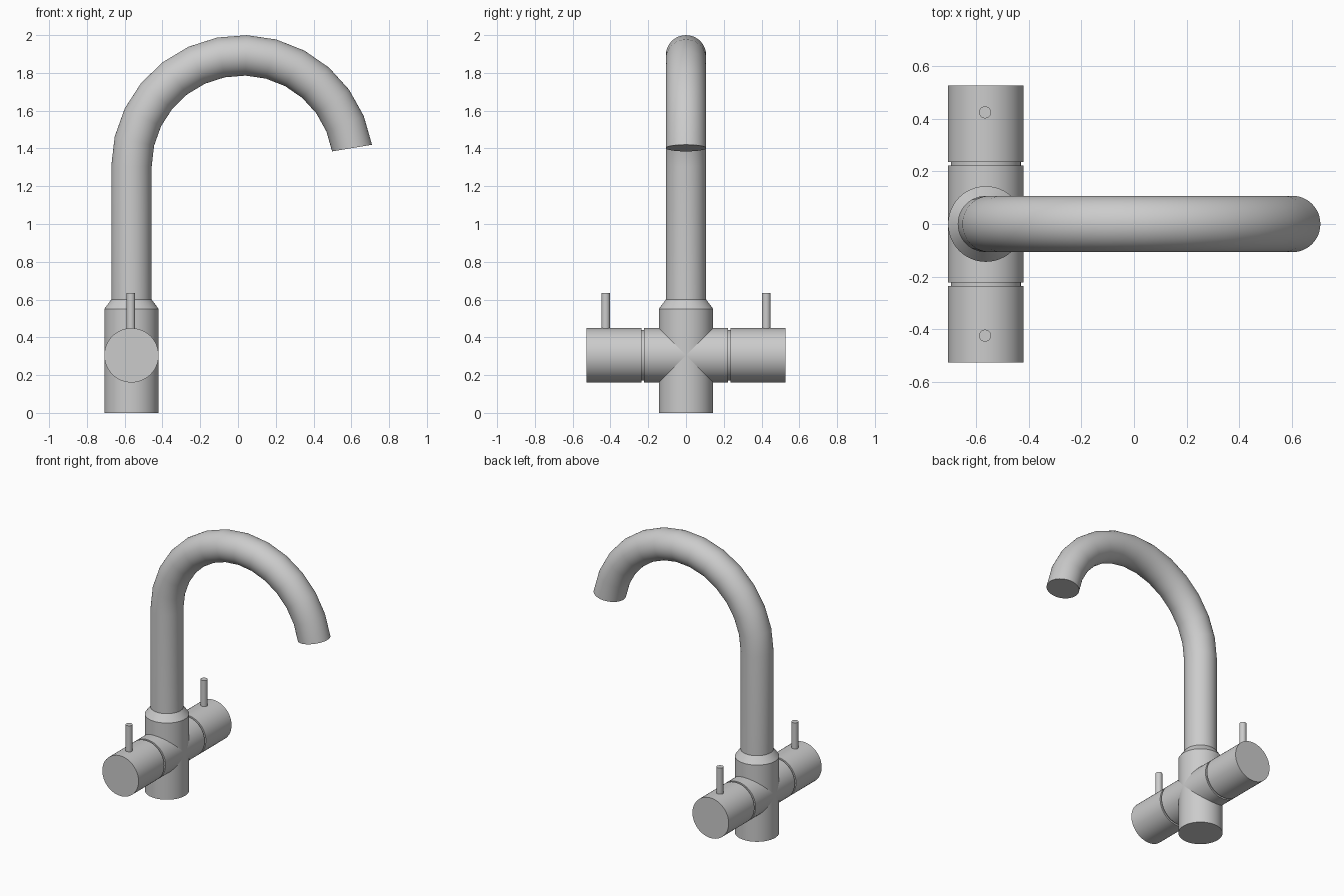
import bpy, bmesh, math
from mathutils import Vector, Matrix

if "Cube" in bpy.data.objects:
    bpy.data.objects.remove(bpy.data.objects["Cube"])

X = -0.564      # axis of the tap column
BAR_Z = 0.305   # height of the cross bar
SIDES = 48


def loft(name, rings):
    """Skin a list of vertex rings and cap both ends."""
    bm = bmesh.new()
    loops = [[bm.verts.new(p) for p in ring] for ring in rings]
    n = len(loops[0])
    for a, b in zip(loops, loops[1:]):
        for i in range(n):
            j = (i + 1) % n
            bm.faces.new((a[i], a[j], b[j], b[i]))
    bm.faces.new(loops[0][::-1])
    bm.faces.new(loops[-1])
    bmesh.ops.recalc_face_normals(bm, faces=bm.faces)
    mesh = bpy.data.meshes.new(name)
    bm.to_mesh(mesh)
    bm.free()
    obj = bpy.data.objects.new(name, mesh)
    bpy.context.collection.objects.link(obj)
    bpy.ops.object.select_all(action='DESELECT')
    obj.select_set(True)
    bpy.context.view_layer.objects.active = obj
    bpy.ops.object.shade_smooth_by_angle(angle=math.radians(35))
    return obj


def circle(centre, u, v, r, n=SIDES):
    return [centre + r * (math.cos(t) * u + math.sin(t) * v)
            for t in (2 * math.pi * i / n for i in range(n))]


def turned(name, base, axis, profile, n=SIDES):
    """Lathe a (radius, distance) profile along an axis from base."""
    axis = Vector(axis)
    u = Vector((1, 0, 0))
    v = axis.cross(u)
    return loft(name, [circle(Vector(base) + axis * d, u, v, r, n) for r, d in profile])


# Column with tapered shoulder
turned("column", (X, 0, 0), (0, 0, 1), [(0.144, 0), (0.144, 0.55), (0.107, 0.60)])

# Swan-neck spout: straight riser, then an arc
R, TUBE, STEPS = 0.588, 0.107, 13
cx, cz, end = X + R, 2.0 - TUBE - R, math.radians(9.5)
Y = Vector((0, 1, 0))
rings = [circle(Vector((X, 0, 0.59)), Vector((-1, 0, 0)), Y, TUBE)]
for k in range(STEPS + 1):
    a = math.pi + (end - math.pi) * k / STEPS
    out = Vector((math.cos(a), 0, math.sin(a)))
    rings.append(circle(Vector((cx, 0, cz)) + R * out, out, Y, TUBE))
loft("spout", rings)

# Cross bar through the column
turned("cross_bar", (X, -0.222, BAR_Z), (0, 1, 0), [(0.144, 0), (0.144, 0.444)])

# Valve neck, knob and lever on each side
for side, s in (("front", -1), ("back", 1)):
    turned(side + "_valve_neck", (X, s * 0.215, BAR_Z), (0, s, 0), [(0.133, 0), (0.133, 0.027)])
    turned(side + "_knob", (X, s * 0.236, BAR_Z), (0, s, 0), [(0.144, 0), (0.144, 0.291)])
    turned(side + "_lever", (X - 0.003, s * 0.425, 0.42), (0, 0, 1),
           [(0.023, 0), (0.023, 0.215)], 20)
